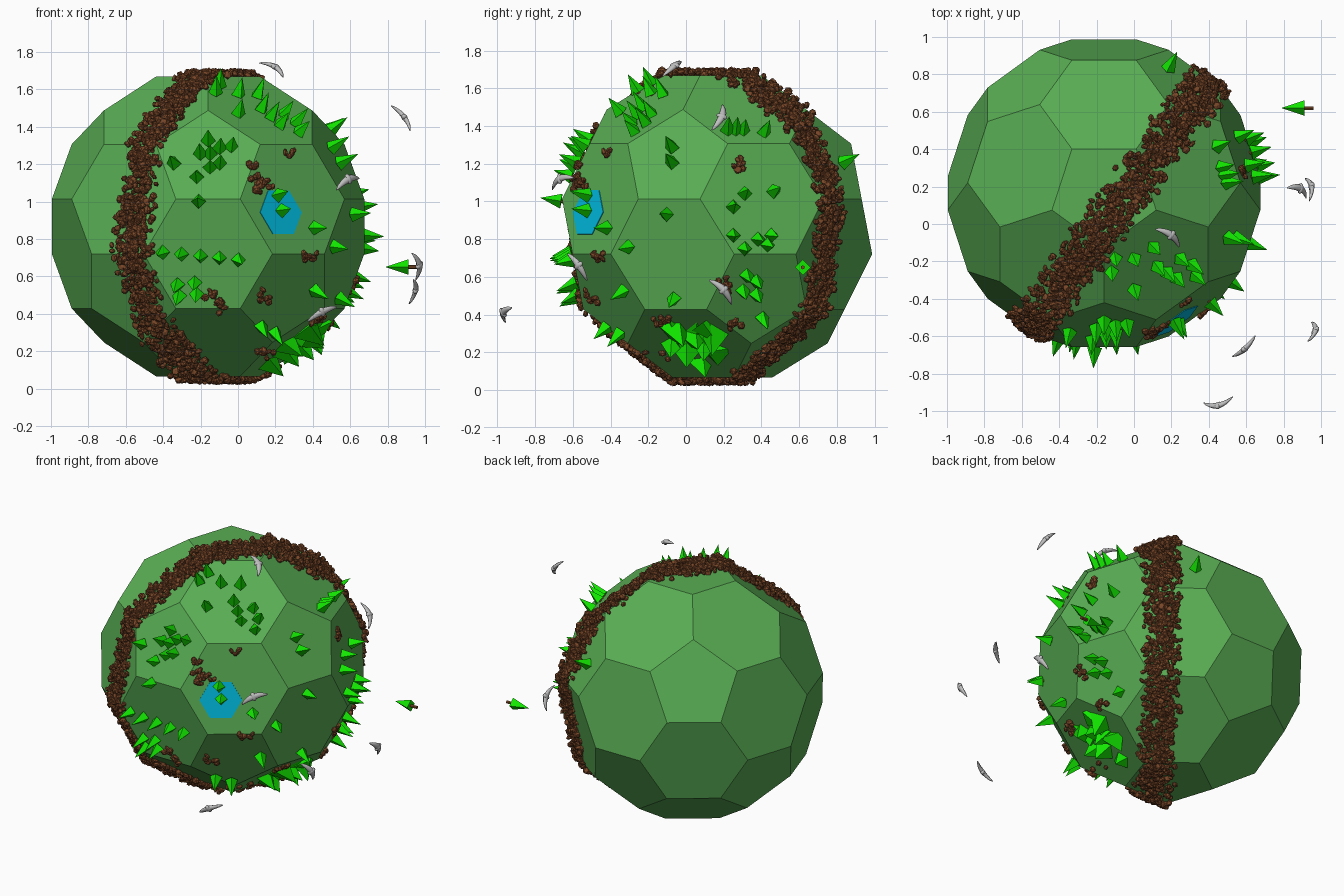
import bpy, bmesh, random
from math import sin, cos, pi, radians, sqrt
from mathutils import Vector, Matrix
from mathutils.bvhtree import BVHTree

random.seed(4)
cube = bpy.data.objects.get("Cube")
if cube:
    bpy.data.objects.remove(cube)

CENTRE = Vector((-0.16, 0.165, 0.867))
UP = Vector((0, 0, 1))


def material(name, r, g, b):
    m = bpy.data.materials.new(name)
    m.use_nodes = True
    m.diffuse_color = (r, g, b, 1)
    node = m.node_tree.nodes["Principled BSDF"]
    node.inputs["Base Color"].default_value = (r, g, b, 1)
    node.inputs["Roughness"].default_value = 0.8
    return m


grass = material("grass_green", 0.1, 0.42, 0.088)
leaf = material("leaf_green", 0.006, 0.8, 0)
brown = material("earth_brown", 0.2, 0.066, 0.022)
water = material("water_blue", 0, 0.5, 0.75)
grey = material("feather_grey", 0.52, 0.52, 0.52)


def link(name, mesh, mats):
    for m in mats:
        mesh.materials.append(m)
    obj = bpy.data.objects.new(name, mesh)
    bpy.context.collection.objects.link(obj)
    return obj


def template(op, **args):
    """Vertices and faces of one primitive, ready to be stamped many times."""
    bm = bmesh.new()
    op(bm, **args)
    bm.verts.index_update()
    data = [v.co.copy() for v in bm.verts], [[v.index for v in f.verts] for f in bm.faces]
    bm.free()
    return data


def build(name, stamps, mats):
    """One mesh from a list of (template, matrix, material index)."""
    verts, faces, slots = [], [], []
    for (tv, tf), matrix, slot in stamps:
        start = len(verts)
        verts += [matrix @ v for v in tv]
        faces += [[start + i for i in f] for f in tf]
        slots += [slot] * len(tf)
    mesh = bpy.data.meshes.new(name)
    mesh.from_pydata(verts, [], faces)
    mesh.polygons.foreach_set("material_index", slots)
    return link(name, mesh, mats)


def frame(origin, z_axis):
    """Matrix whose z follows z_axis and whose x lies level."""
    z = z_axis.normalized()
    x = UP.cross(z)
    x = x.normalized() if x.length > 0.01 else Vector((1, 0, 0))
    m = Matrix((x, z.cross(x), z)).transposed().to_4x4()
    m.translation = origin
    return m


# Planet: an icosahedron with its corners cut off at a third of each edge
h, r = 1 / sqrt(5), 2 / sqrt(5)
corners = [UP, -UP]
for k in range(5):
    for turn, z in ((-90, h), (90, -h)):
        a = radians(turn + 72 * k)
        corners.append(Vector((r * cos(a), r * sin(a), z)))
planet = bmesh.new()
for a in corners:
    for b in corners:
        if 0.5 < (a - b).length < 1.2:
            planet.verts.new(CENTRE + (2 * a + b) / 3 * 0.982)
bmesh.ops.convex_hull(planet, input=planet.verts[:])
bmesh.ops.dissolve_limit(planet, angle_limit=0.02, verts=planet.verts[:], edges=planet.edges[:])
bmesh.ops.recalc_face_normals(planet, faces=planet.faces[:])
planet_mesh = bpy.data.meshes.new("planet")
planet.to_mesh(planet_mesh)
link("planet", planet_mesh, [grass])
bmesh.ops.triangulate(planet, faces=planet.faces[:])
surface = BVHTree.FromBMesh(planet)
planet.free()


def ground(side, u, v):
    """Point and normal on the planet from one side, or on its rim if u, v lies outside."""
    start, way = {
        "front": (Vector((u, -3, v)), Vector((0, 1, 0))),
        "left": (Vector((3, u, v)), Vector((-1, 0, 0))),
        "top": (Vector((u, v, 3)), Vector((0, 0, -1))),
    }[side]
    point, normal, _, _ = surface.ray_cast(start, way)
    if point is None:
        point, normal, _, _ = surface.find_nearest(start + way * (CENTRE - start).dot(way))
    return point, normal


# Rocks: a band around the planet, plus small scattered clumps
pebble = template(bmesh.ops.create_icosphere, subdivisions=1, radius=1)


def rock(point):
    spin = Matrix.Rotation(random.uniform(0, 6), 4, Vector([random.gauss(0, 1) for _ in range(3)]))
    size = Matrix.Diagonal([random.uniform(0.011, 0.025) for _ in range(3)] + [1])
    return pebble, Matrix.Translation(point) @ spin @ size, 0


along, across = Vector((0.59, 0.81, 0)), Vector((0.81, -0.59, 0))
band = []
for i in range(3000):
    t = random.uniform(0, 2 * pi)
    start = CENTRE + across * (0.098 + random.triangular(-0.135, 0.135))
    point, _, _, _ = surface.ray_cast(start, along * cos(t) + UP * sin(t))
    outward = (point - CENTRE).normalized()
    band.append(rock(point + outward * random.uniform(0, 0.028)))
build("rock_band", band, [brown])

clumps = {
    "front": [(0.08, 1.17, 8), (0.1, 1.11, 10), (0.13, 1.07, 8), (0.28, 1.25, 4), (0.37, 0.71, 9),
              (-0.16, 0.52, 6), (-0.11, 0.46, 9), (0.13, 0.5, 11), (0.13, 0.21, 11)],
    "left": [(0.28, 1.2, 9), (0.21, 0.57, 11), (0.25, 0.36, 11), (-0.12, 0.37, 9)],
}
scatter = []
for side, spots in clumps.items():
    for u, v, count in spots:
        for i in range(count):
            point, normal = ground(side, u + random.gauss(0, 0.022), v + random.gauss(0, 0.022))
            scatter.append(rock(point + normal * 0.01))
build("rock_clumps", scatter, [brown])

# Trees: four-sided crowns on short trunks
crown = template(bmesh.ops.create_cone, cap_ends=True, segments=4, radius1=0.042, radius2=0,
                 depth=0.125, matrix=Matrix.Translation((0, 0, 0.07)))
trunk = template(bmesh.ops.create_cone, cap_ends=True, segments=6, radius1=0.011, radius2=0.011,
                 depth=0.05, matrix=Matrix.Translation((0, 0, -0.015)))
spots = {
    "front": [(-0.34, 1.2), (-0.22, 1.13), (-0.2, 1.25), (-0.16, 1.32), (-0.15, 1.18), (-0.1, 1.28),
              (-0.1, 1.2), (-0.04, 1.29), (-0.15, 1.25), (-0.21, 1), (0.23, 0.95), (0.21, 1.03),
              (0.4, 0.86), (-0.32, 0.56), (-0.23, 0.57), (-0.22, 0.51), (-0.31, 0.5),
              (0.4, 0.53), (0.12, 0.34), (0.19, 0.31)],
    "left": [(-0.07, 1.28), (-0.07, 1.2), (-0.1, 0.93), (-0.3, 0.76), (0.25, 0.97), (0.31, 1.04),
             (0.46, 1.05), (0.25, 0.82), (0.31, 0.75), (0.38, 0.8), (0.43, 0.77), (0.45, 0.82),
             (0.32, 0.61), (0.3, 0.53), (0.37, 0.58), (0.37, 0.51), (0.4, 0.39), (-0.06, 0.49),
             (0.22, 1.37), (0.26, 1.37), (0.3, 1.37), (0.41, 1.36), (0.82, 1.2)],
    "top": [(-0.1, -0.18), (0, -0.18), (-0.12, -0.25), (0.1, -0.12), (0.12, -0.22), (0.17, -0.25),
            (0.24, -0.18), (0.22, -0.28), (0.3, -0.21), (0.32, -0.27), (0, -0.34)],
}
spots["front"] += [(-0.4 + 0.1 * i, 0.73 - 0.01 * i) for i in range(5)]


def tree(point, direction, width=1, height=1):
    m = frame(point, direction) @ Matrix.Diagonal((width, width, height, 1))
    return [(crown, m, 0), (trunk, m, 1)]


trees = tree(Vector((0.92, 0.62, 0.65)), Vector((-1, 0, 0)))
for side, places in spots.items():
    for u, v in places:
        point, _ = ground(side, u, v)
        trees += tree(point, point - CENTRE, 0.95, random.uniform(0.8, 1))
build("trees", trees, [leaf, brown])

# Grove low on the left side: broad trees, with three tall ones leaning up
grove = []
for u, v in [(-0.07, 0.32), (0.09, 0.34), (0, 0.22), (0.1, 0.25), (0.16, 0.2), (0.07, 0.14),
             (-0.07, 0.24), (0.15, 0.3), (0.03, 0.28)]:
    point, normal = ground("left", u, v)
    lean = Vector([random.gauss(0, 0.25) for _ in range(3)])
    grove += tree(point - normal * 0.03, normal + lean, random.uniform(1.7, 2.3),
                  random.uniform(1, 1.3))
for fan in (-0.5, 0.05, 0.5):
    point, normal = ground("left", 0.04 + 0.1 * fan, 0.27)
    grove += tree(point - normal * 0.02, Vector((0.8, fan, 0.5)), 1.9, 1.35)
build("grove", grove, [leaf, brown])

# Pond: a thin six-sided plate
point, normal = ground("front", 0.228, 0.942)
plate = template(bmesh.ops.create_cone, cap_ends=True, segments=6, radius1=0.137, radius2=0.137,
                 depth=0.008, matrix=Matrix.Rotation(radians(90), 4, "Z"))
build("pond", [(plate, frame(point, normal), 0)], [water])


# Birds: drooping tapered wings lofted through rings, with a slim body
def wings(steps=10, sides=6):
    verts, faces = [], []
    for i in range(steps + 1):
        s = -1 + 2 * i / steps
        chord = 0.004 + 0.018 * (1 - abs(s)) ** 0.6
        for j in range(sides):
            a = 2 * pi * j / sides
            verts.append(Vector((0.088 * s, chord * cos(a) - 0.024 * s * s,
                                 chord * 0.7 * sin(a) - 0.02 * s * s)))
    for i in range(steps):
        for j in range(sides):
            k = (j + 1) % sides
            faces.append([i * sides + j, i * sides + k, (i + 1) * sides + k, (i + 1) * sides + j])
    faces += [list(range(sides))[::-1], [steps * sides + j for j in range(sides)]]
    return verts, faces


wing_pair = wings()
body = template(bmesh.ops.create_icosphere, subdivisions=2, radius=1,
                matrix=Matrix.Diagonal((0.017, 0.03, 0.016, 1)))
flock = [
    ((0.2, -0.06, 1.72), (0.13, -0.1, -0.08)),
    ((0.89, 0.19, 1.45), (0.09, -0.05, -0.12)),
    ((0.59, -0.67, 1.12), (0.12, 0.11, 0.06)),
    ((0.97, -0.57, 0.66), (0.02, 0.1, -0.14)),
    ((0.95, 0.2, 0.53), (-0.02, 0.11, -0.12)),
    ((0.45, -0.97, 0.41), (0.14, 0.03, 0.07)),
]
for n, (place, span) in enumerate(flock):
    place, x = Vector(place), Vector(span).normalized()
    y = (place - CENTRE).cross(x).normalized()
    m = Matrix((x, y, x.cross(y))).transposed().to_4x4()
    m.translation = place
    bird = build(f"bird_{n + 1}", [(wing_pair, m, 0), (body, m, 0)], [grey])
    bird.data.shade_smooth()
